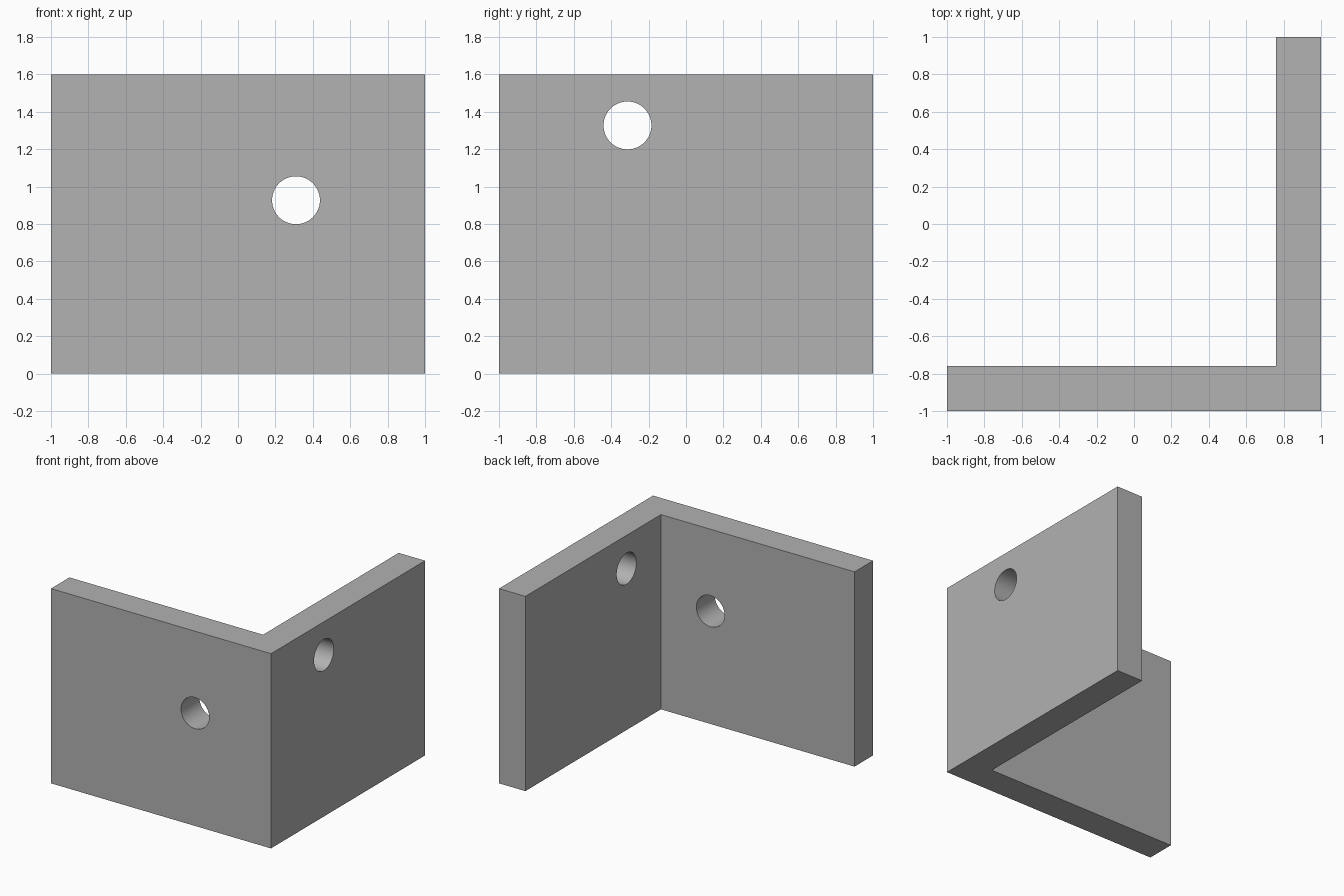
import bpy
import bmesh
import math

default = bpy.data.objects.get("Cube")
if default:
    bpy.data.objects.remove(default, do_unlink=True)

HEIGHT = 1.6
WALL = 0.24
RADIUS = 0.128

# Plain grey material
grey = bpy.data.materials.new("plain grey")
grey.use_nodes = True
colour = (0.445, 0.445, 0.445, 1)
grey.diffuse_color = colour
grey.node_tree.nodes["Principled BSDF"].inputs["Base Color"].default_value = colour

# L-shaped bracket, extruded upwards from its footprint
inner = 1 - WALL
footprint = [(-1, -1), (1, -1), (1, 1), (inner, 1), (inner, -inner), (-1, -inner)]
bm = bmesh.new()
base = bm.faces.new([bm.verts.new((x, y, 0)) for x, y in footprint])
extruded = bmesh.ops.extrude_face_region(bm, geom=[base])
top = [v for v in extruded["geom"] if isinstance(v, bmesh.types.BMVert)]
bmesh.ops.translate(bm, verts=top, vec=(0, 0, HEIGHT))
bmesh.ops.recalc_face_normals(bm, faces=bm.faces)
mesh = bpy.data.meshes.new("angle_bracket")
bm.to_mesh(mesh)
bm.free()
mesh.materials.append(grey)
bracket = bpy.data.objects.new("angle_bracket", mesh)
bpy.context.collection.objects.link(bracket)


def drill_hole(name, location, rotation):
    """Cut a round hole through one wall of the bracket."""
    bpy.ops.mesh.primitive_cylinder_add(
        vertices=64, radius=RADIUS, depth=2 * WALL, location=location, rotation=rotation)
    cutter = bpy.context.object
    cutter.name = name
    cutter.hide_render = True
    cutter.data.materials.append(grey)
    cut = bracket.modifiers.new(name, "BOOLEAN")
    cut.operation = "DIFFERENCE"
    cut.solver = "EXACT"
    cut.object = cutter
    bpy.context.view_layer.objects.active = bracket
    bpy.ops.object.modifier_apply(modifier=cut.name)
    bpy.data.objects.remove(cutter, do_unlink=True)


# One hole through each wall
quarter = math.pi / 2
drill_hole("front_hole", (0.31, WALL / 2 - 1, 0.927), (quarter, 0, 0))
drill_hole("side_hole", (1 - WALL / 2, -0.313, 1.327), (0, quarter, 0))

# Smooth hole walls, sharp plate edges
bpy.ops.object.select_all(action="DESELECT")
bracket.select_set(True)
bpy.context.view_layer.objects.active = bracket
bpy.ops.object.shade_smooth_by_angle(angle=math.radians(30))
